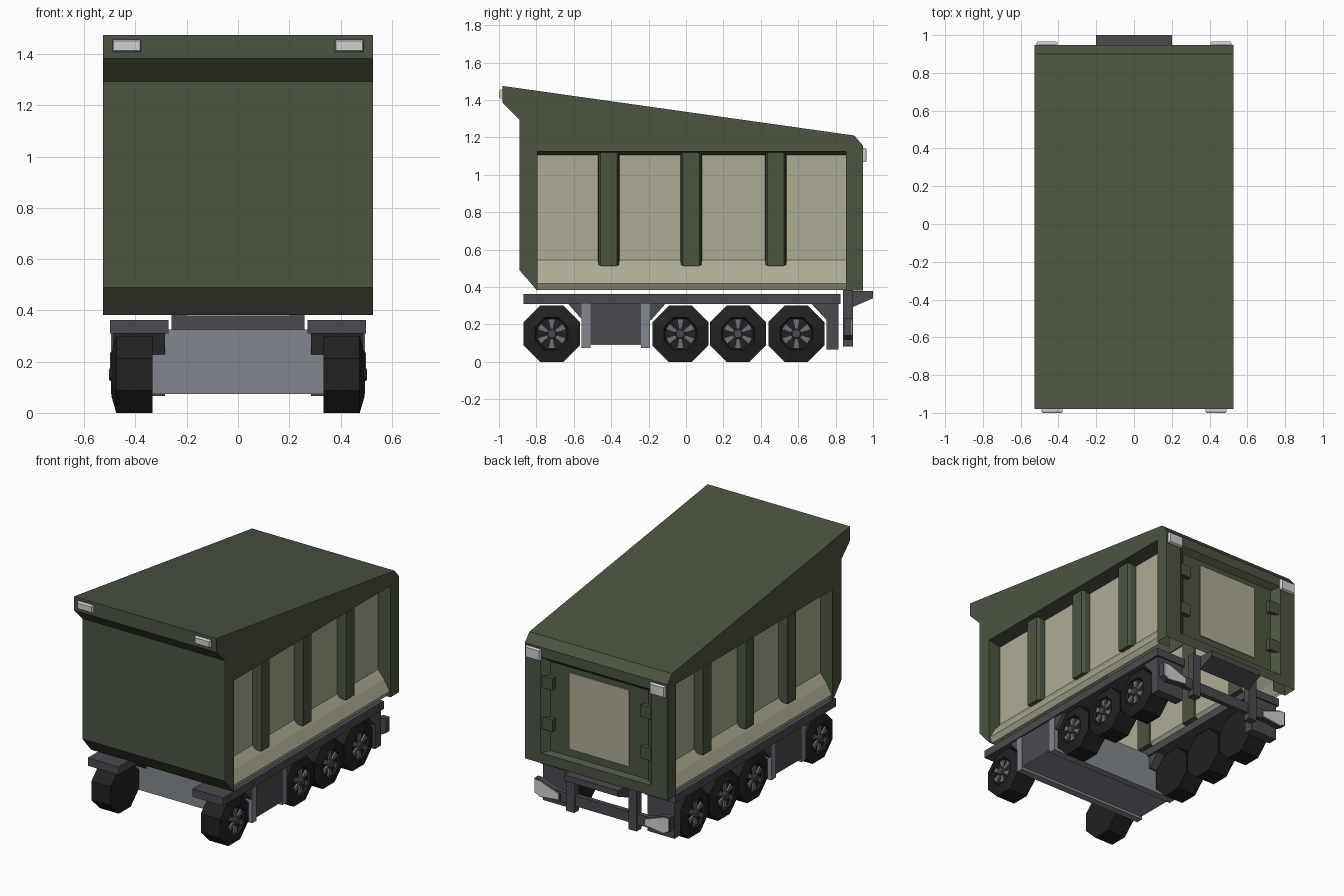
import bpy, bmesh, math
from mathutils import Vector

if "Cube" in bpy.data.objects:
    bpy.data.objects.remove(bpy.data.objects["Cube"])


def material(name, rgb):
    m = bpy.data.materials.new(name)
    m.diffuse_color = (*rgb, 1)
    m.use_nodes = True
    m.node_tree.nodes["Principled BSDF"].inputs["Base Color"].default_value = m.diffuse_color
    return m


GREEN = material("olive green", (0.072, 0.089, 0.053))
BEIGE = material("beige", (0.420, 0.412, 0.295))
DARK = material("chassis grey", (0.070, 0.069, 0.080))
STEEL = material("blue grey", (0.225, 0.245, 0.275))
TYRE = material("tyre black", (0.015, 0.015, 0.016))
HUB = material("hub grey", (0.16, 0.165, 0.185))
LAMP = material("lamp white", (0.64, 0.64, 0.64))
CORE = Vector((0, 0, 0.8))


def sheet(name, polys, mat, mirror=False):
    """Mesh from polygons, optionally repeated on the -x side; open sheets face outward."""
    bm = bmesh.new()
    for s in ((1, -1) if mirror else (1,)):
        part = bmesh.new()
        for p in polys:
            part.faces.new([part.verts.new((s * x, y, z)) for x, y, z in p])
        bmesh.ops.remove_doubles(part, verts=part.verts, dist=1e-5)
        bmesh.ops.recalc_face_normals(part, faces=part.faces)
        part.normal_update()
        if any(e.is_boundary for e in part.edges):
            out = sum(f.normal.dot(f.calc_center_median() - CORE) * f.calc_area() for f in part.faces)
            if out < 0:
                bmesh.ops.reverse_faces(part, faces=part.faces)
        tmp = bpy.data.meshes.new("side")
        part.to_mesh(tmp)
        part.free()
        bm.from_mesh(tmp)
        bpy.data.meshes.remove(tmp)
    me = bpy.data.meshes.new(name)
    bm.to_mesh(me)
    bm.free()
    me.materials.append(mat)
    ob = bpy.data.objects.new(name, me)
    bpy.context.collection.objects.link(ob)
    return ob


def bands(loops, closed=True):
    """Quads between consecutive point loops."""
    out = []
    for a, b in zip(loops, loops[1:]):
        n = len(a)
        for i in range(n if closed else n - 1):
            j = (i + 1) % n
            out.append([a[i], a[j], b[j], b[i]])
    return out


def loft(name, loops, mat, mirror=False):
    return sheet(name, bands(loops) + [loops[0], loops[-1]], mat, mirror)


def prism(name, profile, x0, x1, mat, mirror=False):
    """Side profile (y, z) extruded along x."""
    return loft(name, [[(x, y, z) for y, z in profile] for x in (x0, x1)], mat, mirror)


def box(name, x, y, z, mat, mirror=False):
    return prism(name, [(y[0], z[0]), (y[1], z[0]), (y[1], z[1]), (y[0], z[1])], *x, mat, mirror)


# ---- body shell: open below, slanted roof, overhanging front
W, WALL = 0.526, 0.435
outer = [(-0.797, 0.382), (-0.89, 0.49), (-0.89, 1.293), (-0.98, 1.383),
         (-0.98, 1.475), (0.90, 1.21), (0.947, 1.155)]
notch = [(0.947, 0.382), (0.855, 0.382), (0.855, 1.125), (-0.795, 1.125), (-0.795, 0.382)]
sheet("body_roof_and_front",
      bands([[(x, y, z) for y, z in outer] for x in (-W, W)], closed=False), GREEN)
# side frame with the inward edges of its recess
recess = bands([[(W, y, z) for y, z in notch[1:]],
                [(WALL - 0.01, y, min(z, 1.105)) for y, z in notch[1:]]], closed=False)
sheet("body_side_frame", [[(W, y, z) for y, z in outer + notch]] + recess, GREEN, True)

# beige side panels with sloping ledge
section = [(WALL, 1.108), (WALL, 0.545), (0.48, 0.49), (0.52, 0.42), (0.50, 0.385)]
sheet("side_panel", bands([[(x, y, z) for x, z in section] for y in (-0.795, 0.855)],
                          closed=False), BEIGE, True)

# tapered side posts
for i, y in enumerate((-0.413, 0.028, 0.48)):
    loft(f"side_post_{i}", [
        [(x, y + s * h, z) for s, z in ((-1, zb), (1, zb), (1, 1.118), (-1, 1.118))]
        for x, h, zb in ((WALL - 0.012, 0.057, 0.53), (0.472, 0.055, 0.52), (0.492, 0.044, 0.513))],
        GREEN, True)


# ---- tailgate with sunken centre
def rect(w, z0, z1, y):
    return [(-w, y, z0), (w, y, z0), (w, y, z1), (-w, y, z1)]


gate = [rect(W, 0.382, 1.155, 0.947), rect(0.41, 0.45, 1.09, 0.947), rect(0.36, 0.465, 1.06, 0.912)]
sheet("tailgate", bands(gate) + [gate[-1]], GREEN)
loft("tailgate_panel", [rect(0.222, 0.515, 1.025, 0.91), rect(0.222, 0.515, 1.025, 0.919)], BEIGE)
for i, z in enumerate((0.65, 0.925)):
    box(f"tailgate_hinge_{i}", (0.325, 0.405), (0.90, 0.942), (z - 0.04, z + 0.04), GREEN, True)


# ---- marker lamps, bevelled
def marker(name, x0, x1, z0, z1, y, d):
    def r(i, yy):
        return [(x0 + i, yy, z0 + i), (x1 - i, yy, z0 + i), (x1 - i, yy, z1 - i), (x0 + i, yy, z1 - i)]
    loft(name, [r(0, y), r(0, y + d * 0.6), r(0.005, y + d)], LAMP, True)


marker("front_marker_lamp", 0.378, 0.49, 1.408, 1.456, -0.98, -0.02)
marker("rear_marker_lamp", 0.405, 0.515, 1.068, 1.142, 0.945, 0.021)

# ---- fenders and skirts
box("fender", (0.272, 0.50), (-0.87, 0.825), (0.31, 0.363), DARK, True)
prism("side_tank", [(-0.63, 0.31), (-0.555, 0.225), (-0.51, 0.225), (-0.51, 0.095), (-0.20, 0.095),
                    (-0.20, 0.225), (-0.185, 0.225), (-0.11, 0.31)], 0.285, 0.49, DARK, True)
prism("rear_mudguard", [(0.67, 0.311), (0.75, 0.225), (0.75, 0.065), (0.815, 0.065), (0.815, 0.311)],
      0.285, 0.485, DARK, True)

# ---- cross box between the front wheels
for name, y in (("front_cross_plate", -0.558), ("rear_cross_plate", -0.24)):
    box(name, (-0.495, 0.495), (y, y + 0.048), (0.073, 0.309), STEEL)
box("cross_box", (-0.284, 0.284), (-0.556, -0.194), (0.09, 0.325), STEEL)
box("cross_box_floor", (-0.488, 0.488), (-0.55, -0.2), (0.09, 0.097), STEEL)


# ---- octagonal wheels with six spokes
def octagon(x, y, apothem):
    r = apothem / math.cos(math.pi / 8)
    return [(x, y + r * math.cos(a), 0.15 + r * math.sin(a))
            for a in (math.pi / 8 + k * math.pi / 4 for k in range(8))]


for i, y in enumerate((-0.718, -0.03, 0.278, 0.59)):
    loft(f"tyre_{i}", [octagon(x, y, a) for x, a in
                       ((0.333, 0.15), (0.475, 0.15), (0.493, 0.088), (0.475, 0.08))],
         TYRE, True)
    loft(f"hub_cap_{i}", [octagon(0.47, y, 0.026), octagon(0.498, y, 0.026), octagon(0.503, y, 0.02)],
         DARK, True)
    spokes = []
    for k in range(6):
        a = math.pi / 6 + k * math.pi / 3
        ca, sa = math.cos(a), math.sin(a)
        loops = [[(x, y + r * ca - t * sa, 0.15 + r * sa + t * ca) for r, t in
                  ((0.025, -0.008), (0.078, -0.018), (0.078, 0.018), (0.025, 0.008))]
                 for x in (0.47, 0.488)]
        spokes += bands(loops) + loops
    sheet(f"wheel_spokes_{i}", spokes, HUB, True)

# ---- rear bumper, step and tail lamps
box("bumper_post", (0.20, 0.26), (0.84, 0.892), (0.083, 0.383), DARK, True)
box("bumper_top_bar", (-0.2, 0.2), (0.845, 0.885), (0.325, 0.38), DARK)
box("bumper_bar", (-0.47, 0.47), (0.85, 0.882), (0.125, 0.195), DARK)
prism("rear_step", [(0.885, 0.29), (1.0, 0.34), (1.0, 0.38), (0.885, 0.38)], -0.2, 0.2, DARK)
lamp = [(0.31, 0.135), (0.46, 0.118), (0.50, 0.14), (0.50, 0.235), (0.46, 0.235), (0.31, 0.18)]
loft("tail_lamp_housing", [[(x, y, z) for x, z in lamp] for y in (0.845, 0.884)], DARK, True)
loft("tail_lamp", [[(0.415 + (x - 0.415) * 0.92, y, 0.17 + (z - 0.17) * 0.9) for x, z in lamp]
                   for y in (0.882, 0.891)], LAMP, True)
